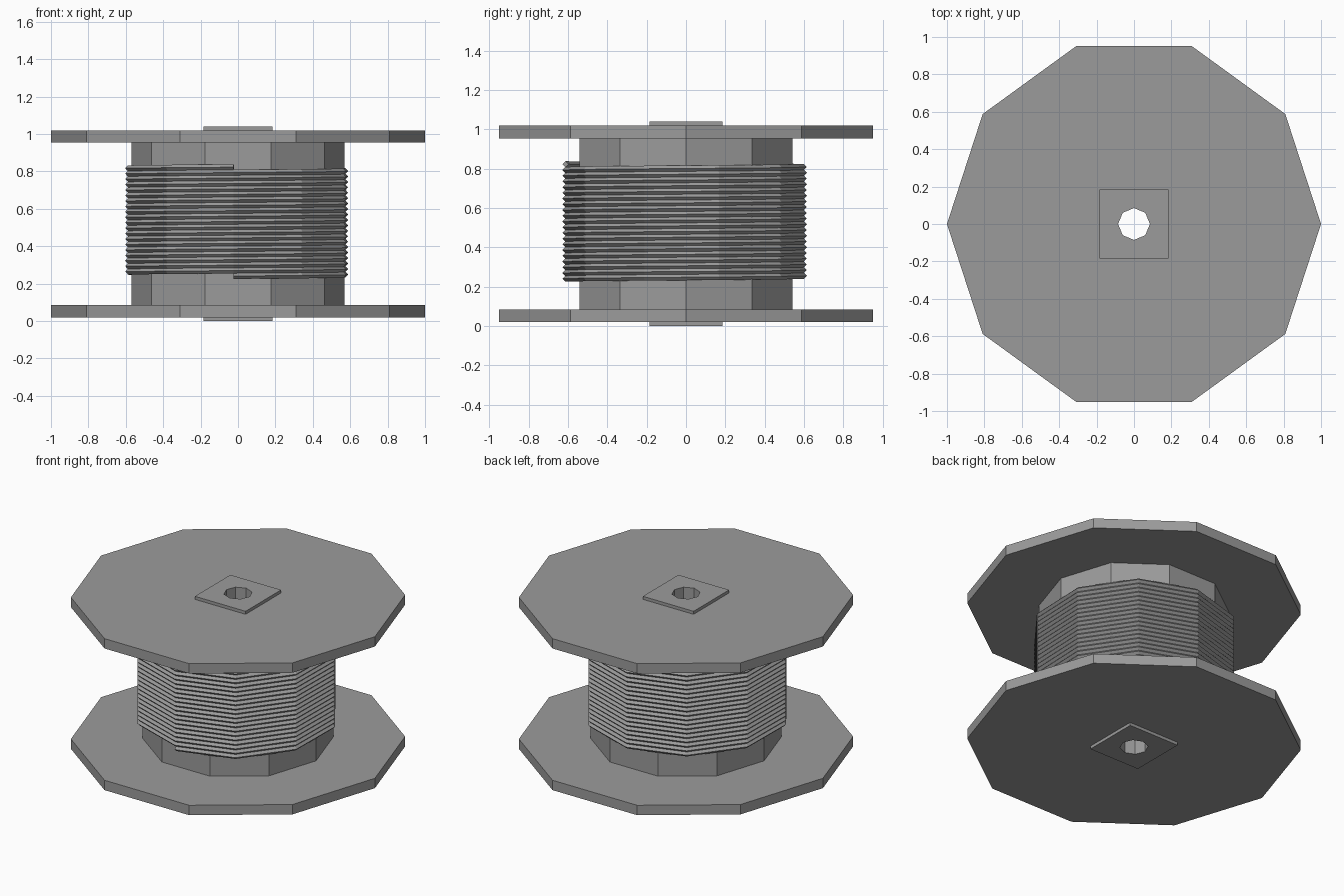
import bpy, bmesh
from math import cos, sin, pi, radians

cube = bpy.data.objects.get("Cube")
if cube:
    bpy.data.objects.remove(cube)

grey = bpy.data.materials.new("plain grey")
grey.use_nodes = True
colour = (0.33, 0.33, 0.33, 1)
grey.diffuse_color = colour
grey.node_tree.nodes["Principled BSDF"].inputs["Base Color"].default_value = colour


def finish(bm, name):
    bmesh.ops.recalc_face_normals(bm, faces=bm.faces)
    mesh = bpy.data.meshes.new(name)
    bm.to_mesh(mesh)
    bm.free()
    mesh.materials.append(grey)
    obj = bpy.data.objects.new(name, mesh)
    bpy.context.collection.objects.link(obj)
    return obj


def prism(name, sides, radius, z0, z1, turn=0.0):
    """Upright prism with its first corner at the angle turn."""
    bm = bmesh.new()
    corners = [turn + 2 * pi * i / sides for i in range(sides)]
    base = bm.faces.new([bm.verts.new((radius * cos(a), radius * sin(a), z0)) for a in corners])
    top = bmesh.ops.extrude_face_region(bm, geom=[base])["geom"]
    moved = [v for v in top if isinstance(v, bmesh.types.BMVert)]
    bmesh.ops.translate(bm, verts=moved, vec=(0, 0, z1 - z0))
    return finish(bm, name)


# Spool body: two flanges, a core and a square plate at each end
HEIGHT = 1.04
body = [prism("core", 10, 0.57, 0.085, 0.955)]
for name, z0, z1 in (("bottom", 0.02, 0.085), ("top", 0.955, 1.02)):
    body.append(prism(name + "_flange", 10, 1.0, z0, z1))
for name, z0, z1 in (("bottom", 0, 0.02), ("top", 1.02, HEIGHT)):
    body.append(prism(name + "_square_plate", 4, 0.262, z0, z1, pi / 4))

# Bore through the whole spool
cutter = prism("bore_cutter", 8, 0.085, -0.1, HEIGHT + 0.1)
cutter.hide_render = True
cutter.hide_set(True)
for obj in body:
    cut = obj.modifiers.new("bore", 'BOOLEAN')
    cut.operation = 'DIFFERENCE'
    cut.solver = 'EXACT'
    cut.object = cutter

# Wound wire: a diamond section swept along a ten-sided helix
TURNS, SIDES, WIRE = 20, 10, 0.0155
RADIUS, Z_LOW, Z_HIGH = 0.606, 0.241, 0.823
bm = bmesh.new()
previous = None
steps = TURNS * SIDES
for i in range(steps + 1):
    angle = radians(-91.5) + 2 * pi * i / SIDES
    z = Z_LOW + (Z_HIGH - Z_LOW) * i / steps
    section = []
    for dr, dz in ((WIRE, 0), (0, WIRE), (-WIRE, 0), (0, -WIRE)):
        r = RADIUS + dr
        section.append(bm.verts.new((r * cos(angle) - 0.007, r * sin(angle) - 0.007, z + dz)))
    if previous:
        for k in range(4):
            n = (k + 1) % 4
            bm.faces.new((previous[k], previous[n], section[n], section[k]))
    if i in (0, steps):
        bm.faces.new(section)
    previous = section
finish(bm, "wound_wire")
